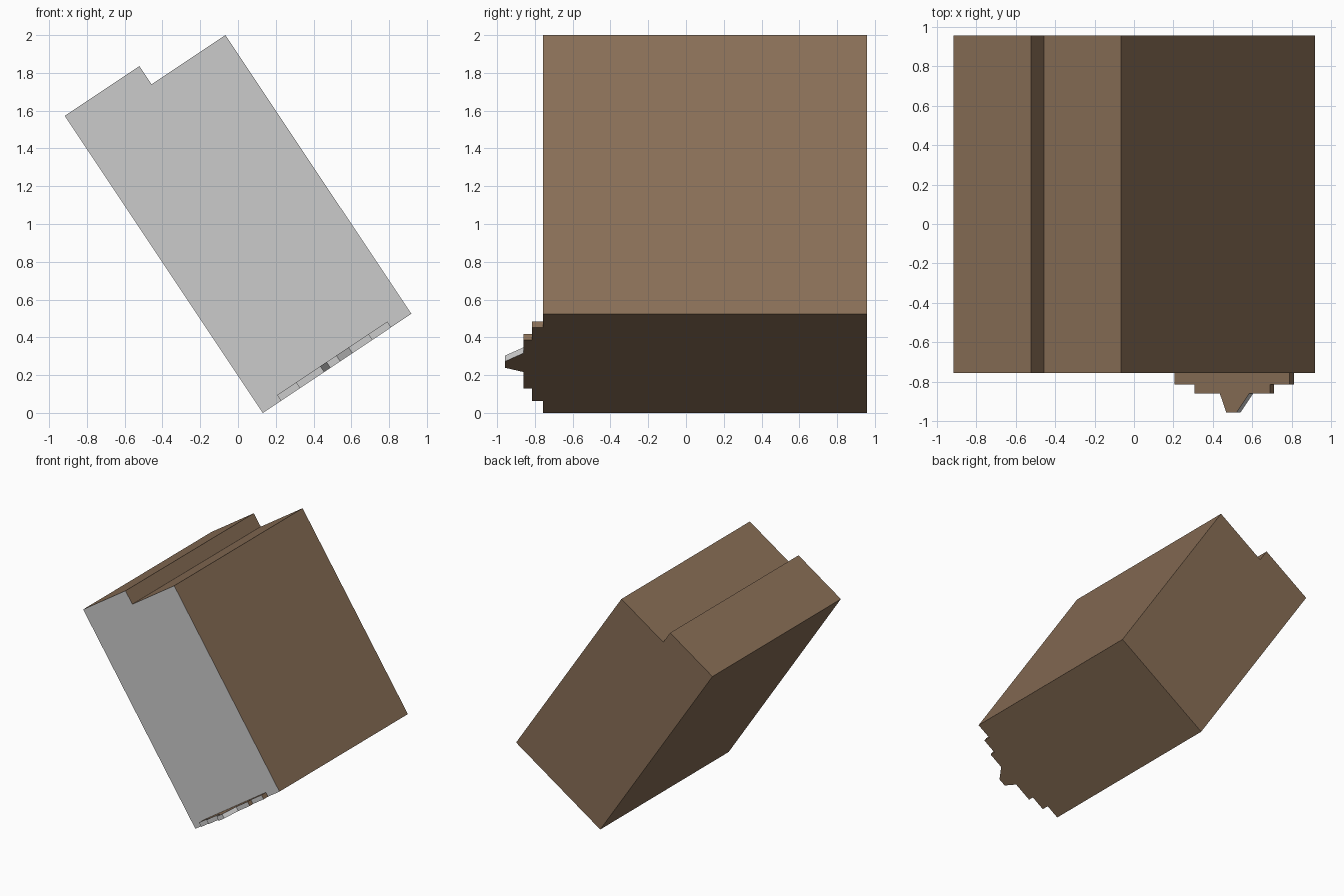
import bpy, bmesh, math
from mathutils import Matrix, Vector

if "Cube" in bpy.data.objects:
    bpy.data.objects.remove(bpy.data.objects["Cube"])

def material(name, rgb):
    m = bpy.data.materials.new(name)
    m.diffuse_color = (*rgb, 1)
    m.use_nodes = True
    m.node_tree.nodes["Principled BSDF"].inputs["Base Color"].default_value = m.diffuse_color
    return m

BROWN = material("brown", (0.248, 0.156, 0.093))
GREY = material("grey", (0.8, 0.8, 0.8))

# Everything is laid out upright, then tipped about the lower edge
TILT = Matrix.Translation((0.1315, 0, 0)) @ Matrix.Rotation(math.radians(-33.7), 4, 'Y')

def prism(name, points, depth):
    """Extrude a closed outline by a vector; faces turned to the front are grey."""
    bm = bmesh.new()
    face = bm.faces.new([bm.verts.new(p) for p in points])
    out = bmesh.ops.extrude_face_region(bm, geom=[face], use_keep_orig=True)
    moved = [g for g in out["geom"] if isinstance(g, bmesh.types.BMVert)]
    bmesh.ops.translate(bm, verts=moved, vec=Vector(depth))
    bmesh.ops.recalc_face_normals(bm, faces=bm.faces)
    bm.normal_update()
    for f in bm.faces:
        f.material_index = 1 if f.normal.y < -0.2 else 0
    bm.transform(TILT)
    me = bpy.data.meshes.new(name)
    bm.to_mesh(me)
    bm.free()
    me.materials.append(BROWN)
    me.materials.append(GREY)
    ob = bpy.data.objects.new(name, me)
    bpy.context.collection.objects.link(ob)
    return ob

FRONT, BACK = -0.757, 0.957

# Main block with a stepped top
body = [(0, 0), (0.945, 0), (0.945, 1.774), (0.475, 1.774), (0.475, 1.89), (0, 1.89)]
prism("stepped_block", [(x, FRONT, z) for x, z in body], (0, BACK - FRONT, 0))

# Thin stepped tongue with a pointed tip, flush with the underside
tongue = [(0.115, FRONT), (0.115, -0.815), (0.235, -0.815), (0.235, -0.86),
          (0.390, -0.86), (0.430, -0.957), (0.492, -0.957), (0.57, -0.86),
          (0.697, -0.86), (0.697, -0.815), (0.817, -0.815), (0.817, FRONT)]
prism("front_tongue", [(x, y, 0) for x, y in tongue], (0, 0, 0.037))
